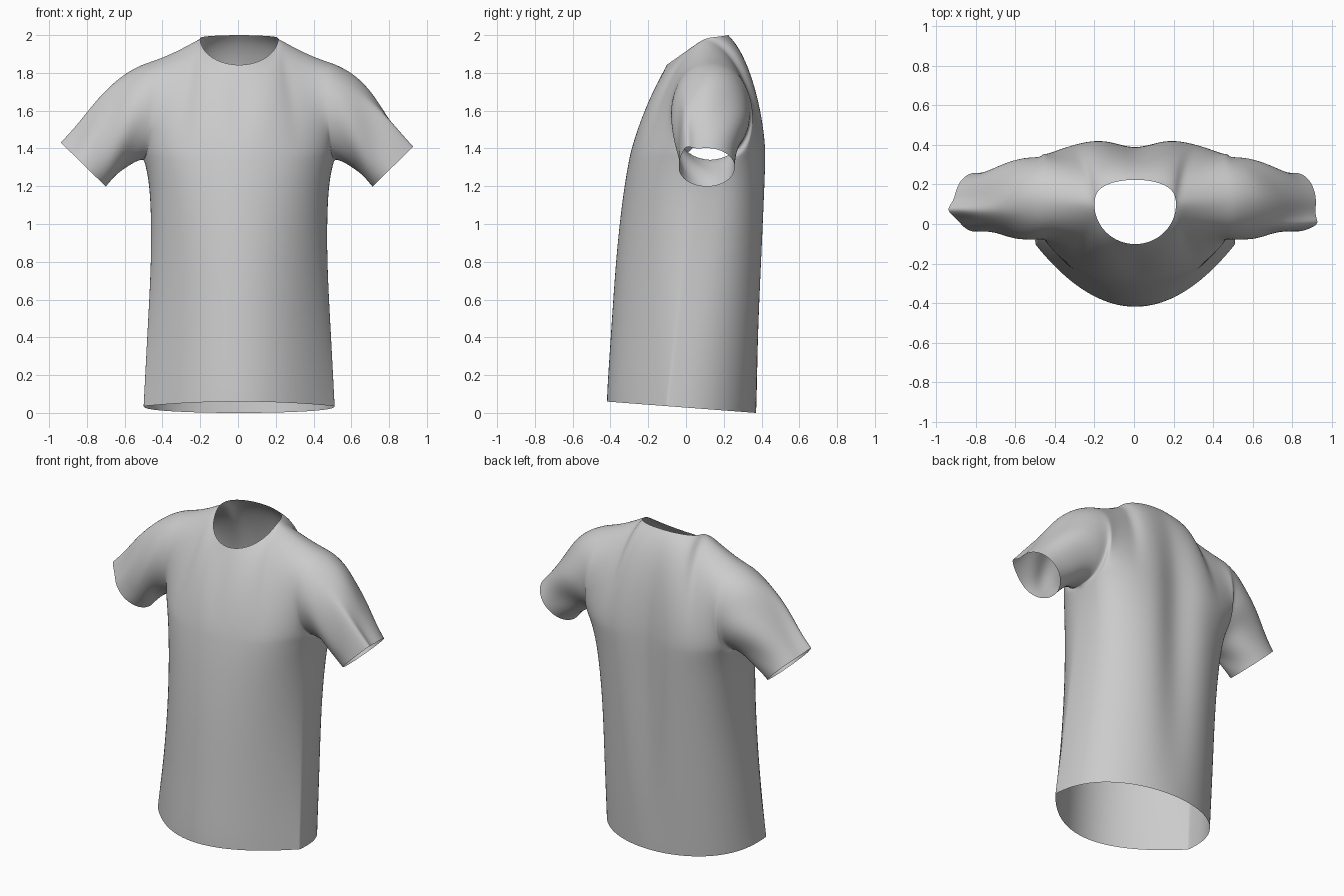
import bpy, bmesh
from math import sin, cos, pi, exp, hypot
from mathutils import Vector as V

if "Cube" in bpy.data.objects:
    bpy.data.objects.remove(bpy.data.objects["Cube"])

K, NECK, R = 12, 5, 12      # columns per half panel, neckline columns, yoke rows
# torso sections: z, half width, side y, front y, back y, front fullness, back dip
SECTIONS = [(0, .507, -.10, -.42, .372, 2.0, 0), (.1, .502, -.09, -.417, .38, 1.95, .005),
            (.4, .487, -.05, -.397, .40, 1.75, .02), (.8, .465, 0, -.372, .425, 1.4, .045),
            (1.1, .468, .06, -.34, .437, 1.05, .055), (1.25, .482, .10, -.318, .44, .9, .055),
            (1.34, .505, .13, -.302, .44, .88, .055)]


def bezier(a, b, c, d, t):
    s = 1 - t
    return a * s**3 + b * (3 * s * s * t) + c * (3 * s * t * t) + d * t**3


def mix(a, b, t):
    return a + (b - a) * t


def ring_point(sec, k, back):
    z, w, ys, yf, yb, pf, dip = sec
    phi = pi / 2 * k / K
    c = max(cos(phi), 0) if k < K else 0
    x = w * sin(phi)
    if back:
        y = ys + (yb - ys) * c**(.8 - .15 * z) - dip * exp(-(x / .12)**2)
    else:
        y = ys + (yf - ys) * c**pf
    return V((x, y, z + (.37 - y) / .79 * .06 * (1 - z / 1.34)))


def top_point(k, back):
    # neckline, then shoulder seam
    if k <= NECK:
        u = pi / 2 * k / NECK
        c = cos(u) if k < NECK else 0
        return V((.21 * sin(u), .1 + .125 * c**.7, 1.985 + .015 * c)) if back else \
            V((.21 * sin(u), .1 - .205 * c, 1.985 - .145 * c))
    t = (k - NECK) / (K - NECK)
    return V((mix(.21, .52, t), mix(.1, .13, t), mix(1.985, 1.845, t) - .012 * sin(pi * t)))


def yoke_point(k, j, back):
    # chest or upper back column from armpit level to the top edge
    a, d = ring_point(SECTIONS[-1], k, back), top_point(k, back)
    rise = a - ring_point(SECTIONS[-2], k, back)
    rise.x *= .5
    edge = (k / K)**4
    tip = max(0, (k - NECK) / (K - NECK))
    n = min(1, k / NECK)
    if back:
        b = a + mix(rise * 1.8, V((-.05, .28, 0)), edge)
        c = d + mix(mix(V((0, .13, -.12)), V((.02, .19, -.04)), n), V((-.04, .28, 0)), tip)
    else:
        b = a + mix(rise * 1.2, V((-.05, -.28, 0)), edge)
        c = d + mix(mix(V((0, -.11, -.227)), V((.02, -.18, -.075)), n), V((-.04, -.28, 0)), tip)
    return bezier(a, b, c, d, j / R)


def sleeve_point(i, t, ridge_y):
    # i runs round the armhole: up the front, down the back
    back = i > R
    j = i if not back else 2 * R - i
    a = yoke_point(K, j, back)
    ang = pi * j / R
    up = -cos(ang)
    y = .11 + (.15 if back else -.15) * sin(ang)
    reach = up * .103 + (.045 * exp(-((y - ridge_y) / .03)**2) if up > 0 else 0)
    d = V((.81 + reach * 1.02, y, 1.30 + reach))
    span = hypot(d.x - a.x, d.z - a.z)
    b = a + V((.95, 0, -.2 - .2 * up)) * span * .33
    c = d - V((.69, 0, -.72)) * span * .33
    p = bezier(a, b, c, d, t)
    # soft cloth folds
    fold = .010 * sin(pi * t) * sin(2 * pi * i / R * 2 + 6 * t)
    return p + V((.3 * up, (1 if back else -1) * sin(ang), .6 * up)) * fold


bm = bmesh.new()


def add_grid(rows, sx):
    vs = [[bm.verts.new((p.x * sx + .006, p.y, p.z)) for p in row] for row in rows]
    for lo, hi in zip(vs, vs[1:]):
        for q in range(len(lo) - 1):
            bm.faces.new((lo[q], lo[q + 1], hi[q + 1], hi[q]))


for sx, ridge_y in ((1, .0), (-1, .07)):
    # front and back body panels
    for back in (False, True):
        rows = [[ring_point(s, k, back) for k in range(K + 1)] for s in SECTIONS]
        rows += [[yoke_point(k, j, back) for k in range(K + 1)] for j in range(1, R + 1)]
        add_grid(rows, sx)
    # sleeve
    add_grid([[sleeve_point(i, s / 8, ridge_y) for i in range(2 * R + 1)] for s in range(9)], sx)

bmesh.ops.remove_doubles(bm, verts=bm.verts, dist=.0005)
bmesh.ops.recalc_face_normals(bm, faces=bm.faces)
mesh = bpy.data.meshes.new("shirt")
bm.to_mesh(mesh)
bm.free()
shirt = bpy.data.objects.new("shirt", mesh)
bpy.context.collection.objects.link(shirt)
for poly in mesh.polygons:
    poly.use_smooth = True
sub = shirt.modifiers.new("smooth_cloth", 'SUBSURF')
sub.levels = sub.render_levels = 2
